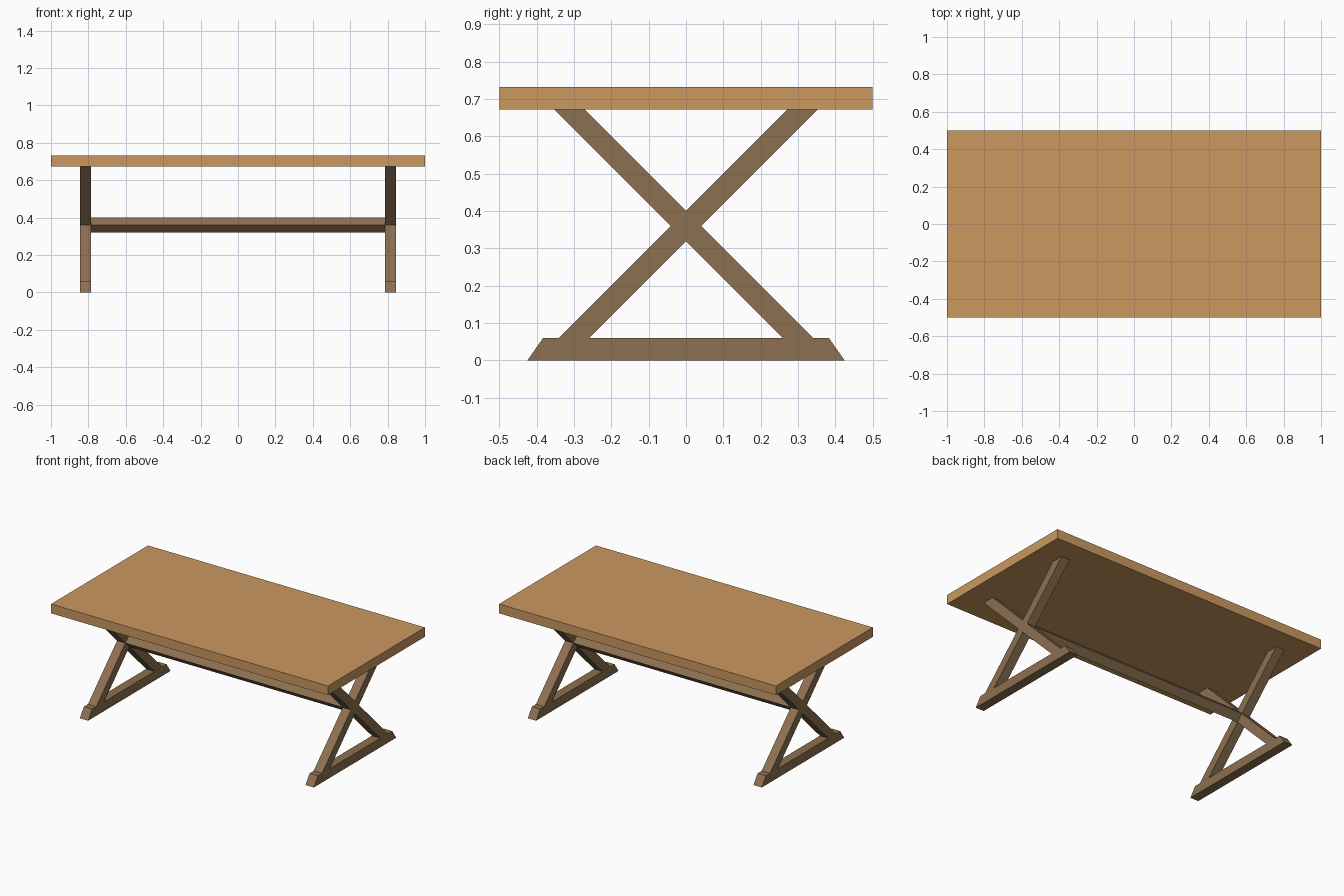
import bpy, bmesh

if "Cube" in bpy.data.objects:
    bpy.data.objects.remove(bpy.data.objects["Cube"])


def material(name, rgb):
    m = bpy.data.materials.new(name)
    m.diffuse_color = (*rgb, 1)
    m.use_nodes = True
    m.node_tree.nodes["Principled BSDF"].inputs["Base Color"].default_value = m.diffuse_color
    return m


light_wood = material("light wood", (0.60, 0.315, 0.117))
dark_wood = material("dark wood", (0.265, 0.16, 0.082))


def extrude_x(name, profile, x0, x1, mat):
    """Extrude a (y, z) profile along x from x0 to x1."""
    bm = bmesh.new()
    face = bm.faces.new([bm.verts.new((x0, y, z)) for y, z in profile])
    out = bmesh.ops.extrude_face_region(bm, geom=[face])
    moved = [g for g in out["geom"] if isinstance(g, bmesh.types.BMVert)]
    bmesh.ops.translate(bm, verts=moved, vec=(x1 - x0, 0, 0))
    bmesh.ops.recalc_face_normals(bm, faces=bm.faces)
    me = bpy.data.meshes.new(name)
    bm.to_mesh(me)
    bm.free()
    me.materials.append(mat)
    ob = bpy.data.objects.new(name, me)
    bpy.context.collection.objects.link(ob)
    return ob


# Heights: floor bar top, crossing point, underside and top of the slab
FOOT, MID, UNDER, TOP = 0.06, 0.36, 0.672, 0.733
W = 0.0405          # half width of a 45 degree beam, measured level
IN, OUT = 0.785, 0.845

# Table top
extrude_x("table_top", [(-0.5, UNDER), (0.5, UNDER), (0.5, TOP), (-0.5, TOP)],
          -1, 1, light_wood)

# Crossed legs as one outline: right half, then mirrored left half
up, down = UNDER - MID, MID - FOOT
right = [(0, MID + W), (up - W, UNDER), (up + W, UNDER), (W, MID),
         (down + W, FOOT), (down - W, FOOT), (0, MID - W)]
cross = right + [(-y, z) for y, z in reversed(right[1:-1])]
foot = [(-0.425, 0), (0.425, 0), (0.383, FOOT), (-0.383, FOOT)]

for side, s in (("left", -1), ("right", 1)):
    extrude_x(side + "_cross_legs", cross, s * IN, s * OUT, dark_wood)
    extrude_x(side + "_foot_bar", foot, s * IN, s * OUT, dark_wood)

# Stretcher: square bar standing on its edge between the crossings
extrude_x("stretcher", [(0, MID - W), (W, MID), (0, MID + W), (-W, MID)],
          -IN, IN, dark_wood)
